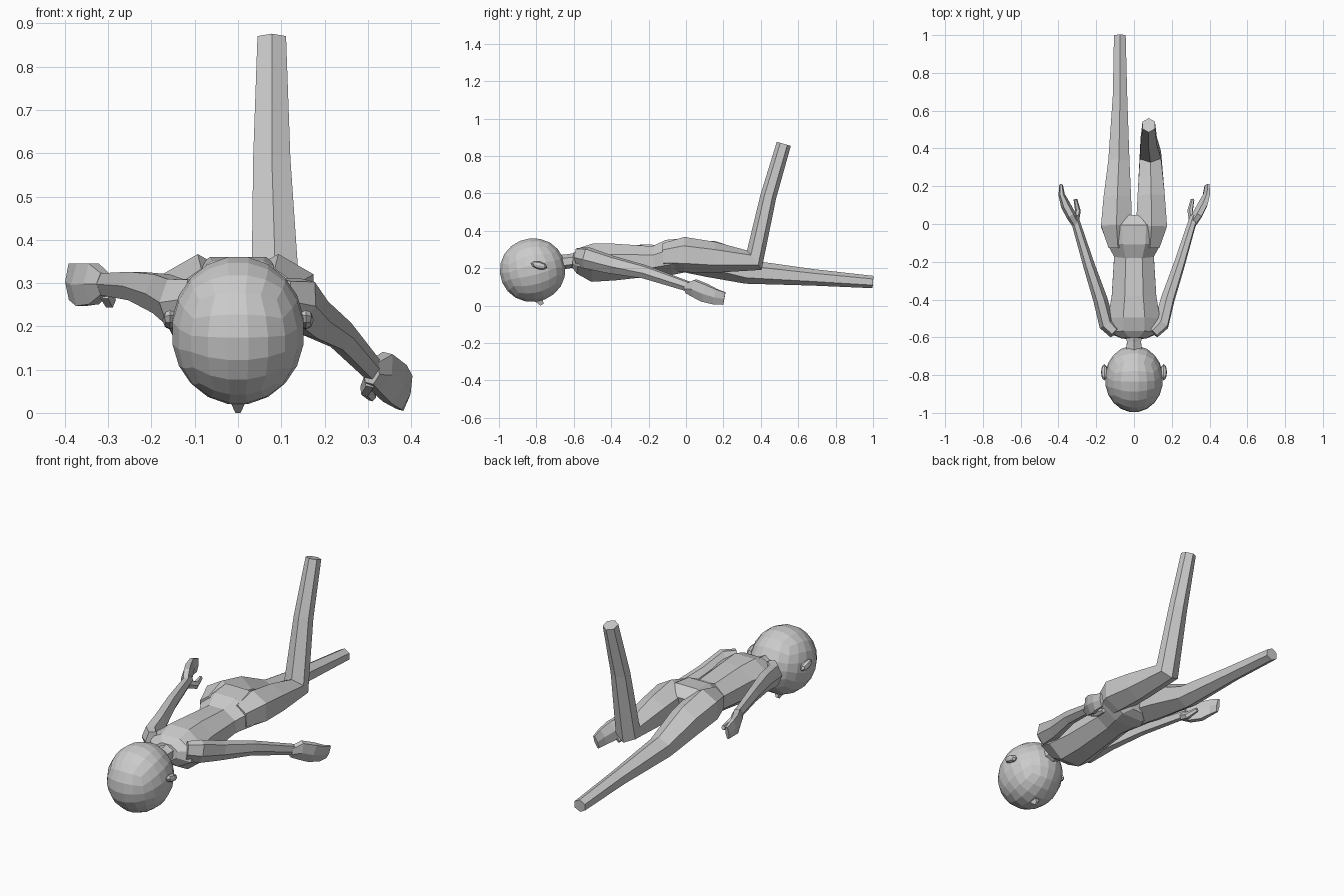
import bpy, bmesh, math
from mathutils import Vector, Matrix

if "Cube" in bpy.data.objects:
    bpy.data.objects.remove(bpy.data.objects["Cube"])


def finish(bm, name):
    bmesh.ops.recalc_face_normals(bm, faces=bm.faces)
    me = bpy.data.meshes.new(name)
    bm.to_mesh(me)
    bm.free()
    ob = bpy.data.objects.new(name, me)
    bpy.context.collection.objects.link(ob)
    return ob


def loft(name, sections, side=(1, 0, 0), n=6, turn=0.5):
    """Tube through (x, y, z, half size along side, half size across)."""
    bm = bmesh.new()
    pts = [Vector(s[:3]) for s in sections]
    angles = [2 * math.pi * (i + turn) / n for i in range(n)]
    cmax = max(math.cos(a) for a in angles)
    smax = max(math.sin(a) for a in angles)
    rings = []
    for i, s in enumerate(sections):
        d = Vector()
        if i:
            d += (pts[i] - pts[i - 1]).normalized()
        if i < len(pts) - 1:
            d += (pts[i + 1] - pts[i]).normalized()
        d.normalize()
        u = Vector(side)
        u = (u - d * u.dot(d)).normalized()
        v = d.cross(u)
        rings.append([bm.verts.new(pts[i] + u * s[3] * math.cos(a) / cmax
                                   + v * s[4] * math.sin(a) / smax) for a in angles])
    for a, b in zip(rings, rings[1:]):
        for i in range(n):
            j = (i + 1) % n
            bm.faces.new((a[i], a[j], b[j], b[i]))
    bm.faces.new(rings[0])
    bm.faces.new(rings[-1])
    return finish(bm, name)


def ball(name, center, half, tilt=0.0, cuts=3):
    """Cube subdivided and cast to an ellipsoid."""
    bm = bmesh.new()
    bmesh.ops.create_cube(bm, size=2)
    bmesh.ops.subdivide_edges(bm, edges=bm.edges, cuts=cuts, use_grid_fill=True)
    for v in bm.verts:
        q = Vector([math.tan(c * math.pi / 4) for c in v.co]).normalized()
        v.co = Vector(q[i] * half[i] for i in range(3))
    bmesh.ops.transform(bm, verts=bm.verts, matrix=Matrix.Translation(center)
                        @ Matrix.Rotation(tilt, 4, 'X'))
    return finish(bm, name)


# Head with ears and nose, face down
ball("head", (0, -0.82, 0.197), (0.155, 0.178, 0.172), math.radians(14), cuts=4)
for s in (-1, 1):
    ball("ear", (s * 0.157, -0.785, 0.222), (0.018, 0.045, 0.021), math.radians(-14), cuts=1)
loft("nose", [(0, -0.79, 0.045, 0.018, 0.024), (0, -0.77, 0.012, 0.006, 0.01)], n=4)
loft("neck", [(0, -0.70, 0.235, 0.04, 0.04), (0, -0.62, 0.245, 0.038, 0.038),
              (0, -0.56, 0.25, 0.05, 0.045)])

# Torso from shoulders to hips
loft("torso", [(0, -0.605, 0.25, 0.065, 0.04), (0, -0.575, 0.247, 0.13, 0.07),
               (0, -0.50, 0.237, 0.138, 0.103), (0, -0.38, 0.24, 0.118, 0.098),
               (0, -0.17, 0.245, 0.105, 0.08), (0, -0.09, 0.265, 0.145, 0.095),
               (0, -0.01, 0.275, 0.155, 0.092), (0, 0.035, 0.265, 0.07, 0.06)], n=8)

# Legs: one straight, one bent up at the knee
loft("straight_leg", [(-0.085, -0.12, 0.27, 0.05, 0.07), (-0.093, -0.01, 0.28, 0.082, 0.094),
                      (-0.088, 0.13, 0.25, 0.073, 0.092), (-0.08, 0.33, 0.187, 0.056, 0.064),
                      (-0.074, 0.68, 0.158, 0.038, 0.044), (-0.075, 1.0, 0.133, 0.031, 0.033)])
loft("bent_leg", [(0.085, -0.12, 0.27, 0.05, 0.07), (0.093, -0.01, 0.28, 0.082, 0.094),
                  (0.091, 0.15, 0.265, 0.072, 0.083), (0.087, 0.365, 0.25, 0.056, 0.065),
                  (0.078, 0.44, 0.59, 0.043, 0.043), (0.078, 0.523, 0.872, 0.033, 0.039)])

# Arms with palm, fingers and thumb; elbow, wrist and fingertip heights differ
for name, s, ze, zw, zt, up in (("left", -1, 0.30, 0.305, 0.30, (0, 0, 1)),
                                ("right", 1, 0.187, 0.10, 0.045, (0.25, 0, 1))):
    zm = (0.265 + ze) / 2
    loft(name + "_arm", [(s * 0.10, -0.575, 0.27, 0.045, 0.035),
                         (s * 0.145, -0.53, 0.262, 0.054, 0.042),
                         (s * 0.178, -0.40, zm, 0.045, 0.038),
                         (s * 0.238, -0.22, ze, 0.033, 0.031),
                         (s * 0.318, 0.04, zw, 0.024, 0.022)], up)
    zp = zw + (zt - zw) * 0.45
    loft(name + "_hand", [(s * 0.308, 0.0, zw, 0.025, 0.022),
                          (s * 0.333, 0.045, zw, 0.047, 0.027),
                          (s * 0.362, 0.10, zp, 0.049, 0.026),
                          (s * 0.383, 0.155, zt + 0.01, 0.042, 0.017),
                          (s * 0.386, 0.205, zt, 0.034, 0.010)], up)
    zth = zw - 0.025
    loft(name + "_thumb", [(s * 0.308, 0.02, zth + 0.01, 0.02, 0.018),
                           (s * 0.297, 0.07, zth - 0.012, 0.018, 0.015),
                           (s * 0.31, 0.13, zth - 0.03 if s > 0 else zth, 0.011, 0.010)], up)

# Rest the whole figure on the ground plane
bpy.context.view_layer.update()
low = min((v.co.z for o in bpy.data.objects for v in o.data.vertices))
for o in bpy.data.objects:
    o.location.z -= low
